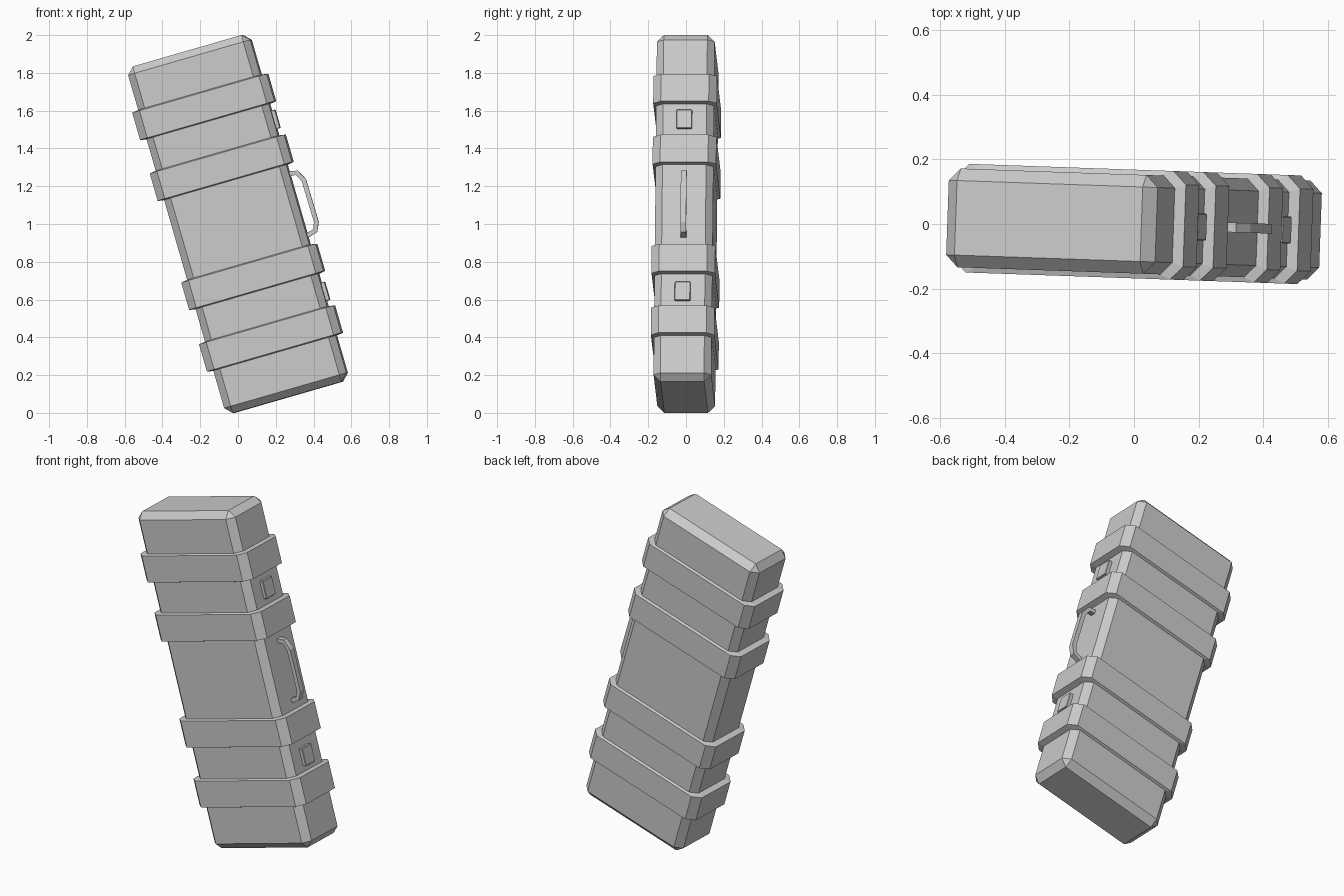
import bpy, bmesh
from math import radians
from mathutils import Matrix, Vector

if "Cube" in bpy.data.objects:
    bpy.data.objects.remove(bpy.data.objects["Cube"])

# Case leans sideways and is turned slightly
POSE = (Matrix.Translation((0, 0, 1)) @ Matrix.Rotation(radians(-2), 4, 'Z')
        @ Matrix.Rotation(radians(-16.1), 4, 'Y'))
W, D, L, B = 0.674, 0.306, 1.91, 0.0375


def finish(name, bm):
    bmesh.ops.recalc_face_normals(bm, faces=bm.faces)
    me = bpy.data.meshes.new(name)
    bm.to_mesh(me)
    bm.free()
    ob = bpy.data.objects.new(name, me)
    ob.matrix_world = POSE
    bpy.context.collection.objects.link(ob)
    return ob


def chamfer_box(name, centre, size, bevel):
    bm = bmesh.new()
    bmesh.ops.create_cube(bm, size=1)
    bmesh.ops.scale(bm, vec=size, verts=bm.verts)
    bmesh.ops.bevel(bm, geom=bm.edges[:], offset=bevel, segments=1,
                    affect='EDGES', profile=0.5)
    bmesh.ops.translate(bm, vec=centre, verts=bm.verts)
    return finish(name, bm)


def loft(name, rings, caps=False):
    bm = bmesh.new()
    rows = [[bm.verts.new(p) for p in r] for r in rings]
    n = len(rows[0])
    for a, b in zip(rows, rows[1:]):
        for i in range(n):
            j = (i + 1) % n
            bm.faces.new((a[i], a[j], b[j], b[i]))
    if caps:
        bm.faces.new(rows[0])
        bm.faces.new(rows[-1])
    return finish(name, bm)


def octagon(k, z):
    x, y, b = W / 2 * k, D / 2 * k, B * k
    pts = [(x, y - b), (x - b, y), (-x + b, y), (-x, y - b),
           (-x, -y + b), (-x + b, -y), (x - b, -y), (x, -y + b)]
    return [(px, py, z) for px, py in pts]


# Main body
chamfer_box("case_body", (0, 0, 0), (W, D, L), B)

# Raised reinforcing bands
for i, z in enumerate((0.645, 0.31, -0.291, -0.631)):
    loft(f"band_{i + 1}", [octagon(0.99, z - 0.081), octagon(1.1, z - 0.075),
                           octagon(1.1, z + 0.075), octagon(0.99, z + 0.081)])

# Latches on the handle side
for i, z in enumerate((0.477, -0.471)):
    chamfer_box(f"latch_{i + 1}", (W / 2, -0.002, z), (0.042, 0.083, 0.101), 0.003)

# Carrying handle: rectangular bar swept along a bent path
path = [Vector(p) for p in ((0.325, 0, 0.182), (0.375, 0, 0.174), (0.400, 0, 0.125),
                            (0.402, 0, -0.105), (0.383, 0, -0.148), (0.325, 0, -0.163))]
rings = []
for i, p in enumerate(path):
    d_in = (p - path[max(i - 1, 0)]).normalized()
    d_out = (path[min(i + 1, len(path) - 1)] - p).normalized()
    t = (d_in + d_out).normalized()
    side = Vector((-t.z, 0, t.x)) * 0.0125
    depth = Vector((0, 0.015, 0))
    rings.append([p + side + depth, p - side + depth, p - side - depth, p + side - depth])
loft("carry_handle", rings, caps=True)
